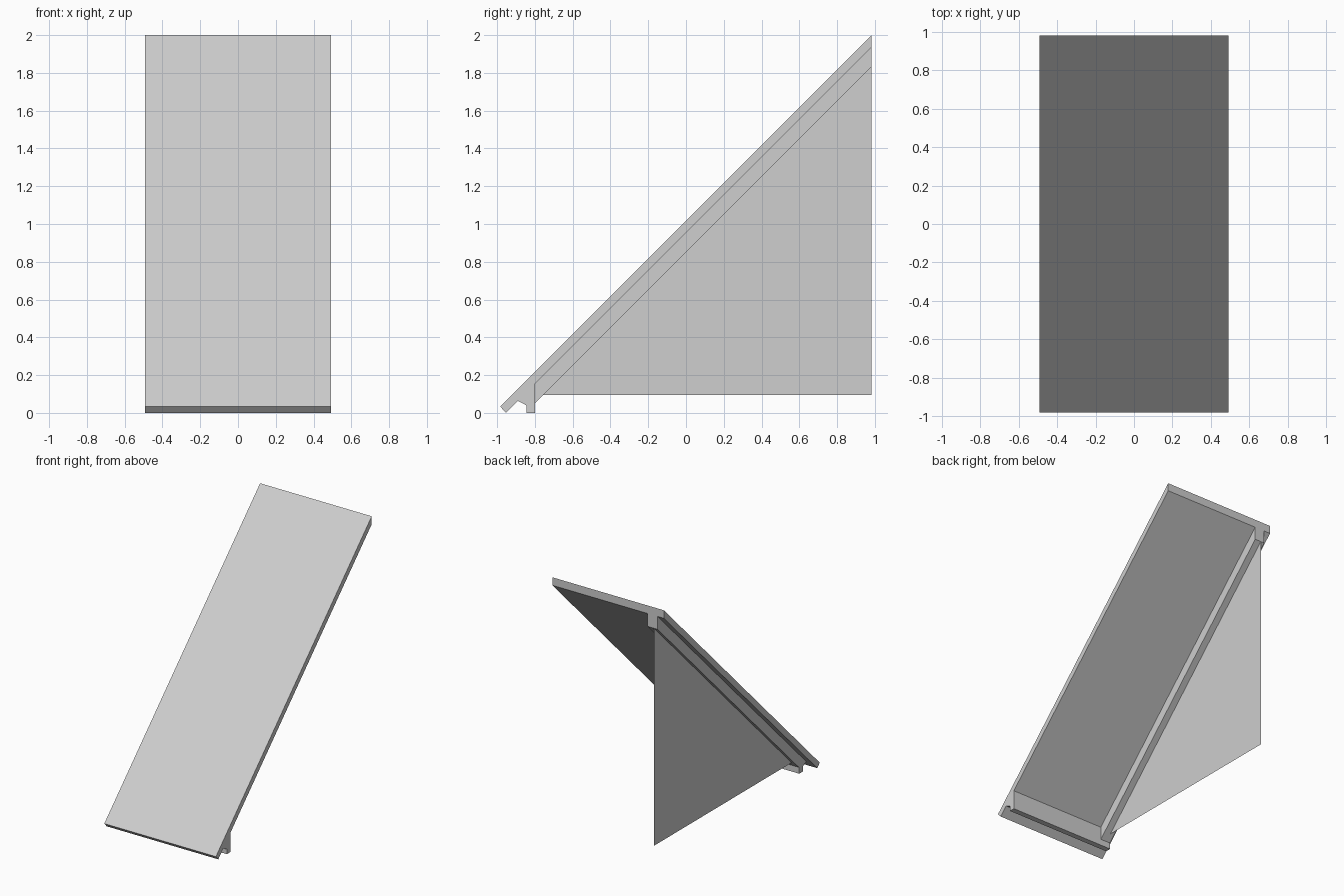
import bpy
import bmesh

if "Cube" in bpy.data.objects:
    bpy.data.objects.remove(bpy.data.objects["Cube"])

grey = bpy.data.materials.new("light grey")
grey.use_nodes = True
colour = (0.62, 0.62, 0.62, 1)
grey.diffuse_color = colour
grey.node_tree.nodes["Principled BSDF"].inputs["Base Color"].default_value = colour

HALF = 0.493         # half width of the roof
BACK = 0.983         # rear plane
UNDER = 0.953        # roof underside: z = y + UNDER
RAFTER = 0.85        # rafter underside: z = y + RAFTER


def extrude_profile(name, profile, x0, x1):
    """Extrude a (y, z) profile along x; a zero width gives a single sheet."""
    bm = bmesh.new()
    face = bm.faces.new([bm.verts.new((x0, y, z)) for y, z in profile])
    if x1 > x0:
        out = bmesh.ops.extrude_face_region(bm, geom=[face])
        verts = [v for v in out["geom"] if isinstance(v, bmesh.types.BMVert)]
        bmesh.ops.translate(bm, verts=verts, vec=(x1 - x0, 0, 0))
        bmesh.ops.recalc_face_normals(bm, faces=bm.faces)
    mesh = bpy.data.meshes.new(name)
    bm.to_mesh(mesh)
    bm.free()
    mesh.materials.append(grey)
    obj = bpy.data.objects.new(name, mesh)
    bpy.context.collection.objects.link(obj)
    return obj


# Sloping roof slab with a square-cut eave and a vertical rear end
extrude_profile("roof_slab", [(-BACK, 0.033), (-UNDER, 0), (BACK, BACK + UNDER), (BACK, 2)],
                -HALF, HALF)

# Eave board running across the width, with a small tapered soffit in front
eave_back = -0.8
extrude_profile("eave_board", [(-0.89, -0.89 + UNDER), (-0.845, 0.04), (-0.845, 0),
                               (eave_back, 0), (eave_back, eave_back + UNDER)],
                -0.44, HALF)

# Rafter under the gable side of the slab
extrude_profile("gable_rafter", [(eave_back, eave_back + UNDER), (eave_back, eave_back + RAFTER),
                                 (BACK, BACK + RAFTER), (BACK, BACK + UNDER)],
                -0.437, -0.35)

# Thin triangular gable wall below the rafter
base = 0.095
extrude_profile("gable_wall", [(base - RAFTER, base), (BACK, base), (BACK, BACK + RAFTER)],
                -0.404, -0.404)
